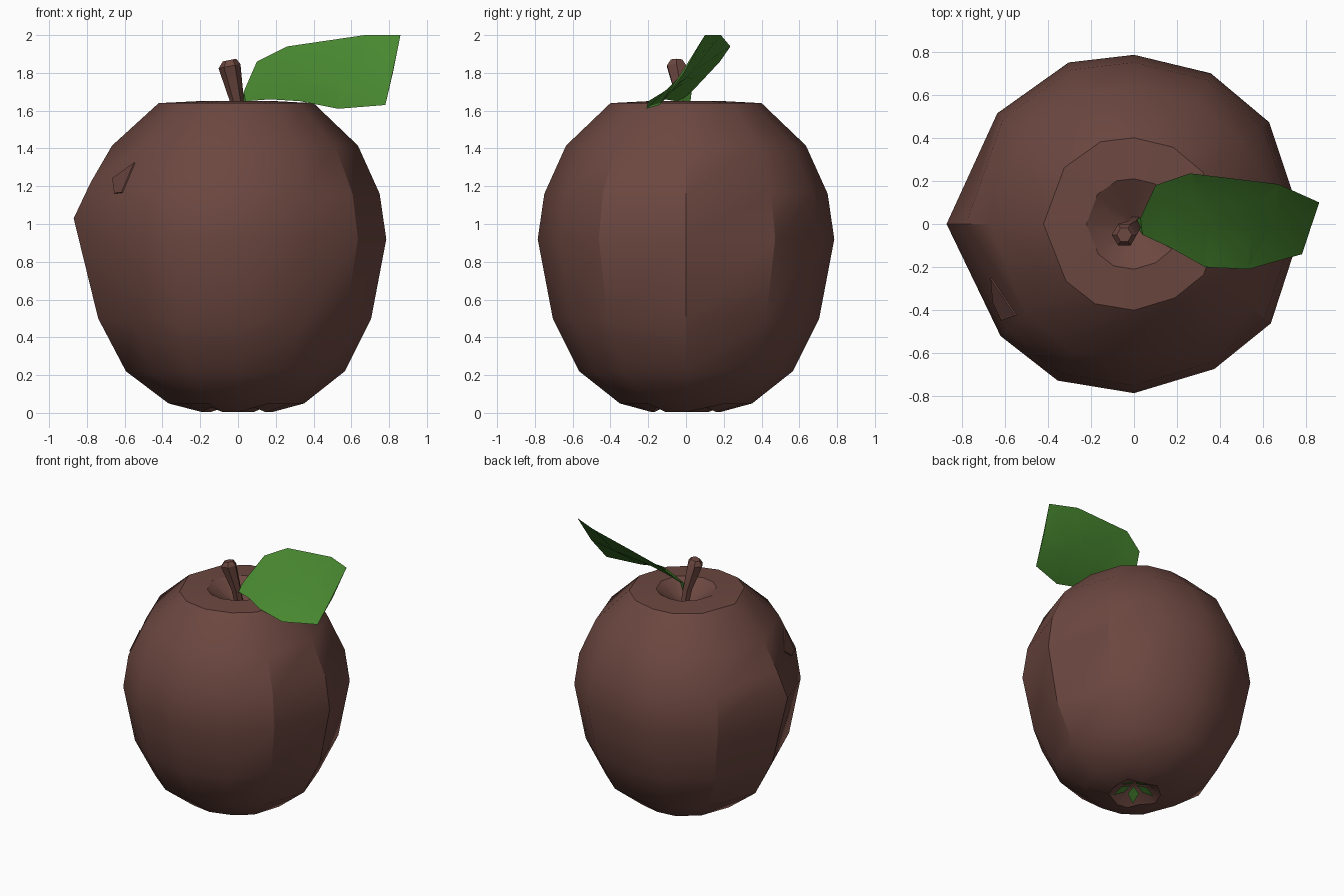
import bpy, bmesh, math
from mathutils import Vector

if "Cube" in bpy.data.objects:
    bpy.data.objects.remove(bpy.data.objects["Cube"])


def material(name, rgb):
    m = bpy.data.materials.new(name)
    m.diffuse_color = (*rgb, 1)
    m.use_nodes = True
    m.node_tree.nodes["Principled BSDF"].inputs["Base Color"].default_value = m.diffuse_color
    return m


BROWN = material("reddish brown", (0.150, 0.063, 0.051))
GREEN = material("leaf green", (0.066, 0.250, 0.030))


def make(name, verts, faces, mat, angle=30):
    me = bpy.data.meshes.new(name)
    me.from_pydata([tuple(v) for v in verts], [], faces)
    bm = bmesh.new()
    bm.from_mesh(me)
    bmesh.ops.recalc_face_normals(bm, faces=bm.faces)
    bm.to_mesh(me)
    bm.free()
    me.materials.append(mat)
    ob = bpy.data.objects.new(name, me)
    bpy.context.collection.objects.link(ob)
    bpy.ops.object.select_all(action='DESELECT')
    ob.select_set(True)
    bpy.context.view_layer.objects.active = ob
    bpy.ops.object.shade_smooth_by_angle(angle=math.radians(angle))
    return ob


def loft(rings, closed_caps=True):
    """Join equal-sized rings of points into a skin with capped ends."""
    n = len(rings[0])
    verts = [p for r in rings for p in r]
    faces = [(i * n + j, i * n + (j + 1) % n, (i + 1) * n + (j + 1) % n, (i + 1) * n + j)
             for i in range(len(rings) - 1) for j in range(n)]
    if closed_caps:
        faces += [tuple(range(n)), tuple(range(len(verts) - n, len(verts)))]
    return verts, faces


# Fruit body: twelve uneven sides, bulging to the left, dimpled at both ends
columns = [(0, 1), (37, 1), (63, 1), (90, 1), (112, 1.03), (141, 1.04), (180, 1.05),
           (220, 1.03), (244, 1.03), (270, 1), (299, .98), (324, 1)]
profile = [(.03, .11), (.08, .09), (.18, .01), (.35, .05), (.565, .22), (.705, .5),
           (.785, .92), (.75, 1.16), (.635, 1.415), (.40, 1.64), (.21, 1.65),
           (.09, 1.57), (.03, 1.53)]
rings = []
for k, (r, z) in enumerate(profile):
    ring = []
    for j, (a, f) in enumerate(columns):
        rr, zz = r * f, z
        if k == 2:                      # lobes round the base
            zz = .03 if j % 3 == 1 else .004
        if a == 180 and k == 6:         # pointed bulge
            rr, zz = .87, 1.03
        if a == 180 and k == 7:
            rr, zz = .78, 1.22
        t = math.radians(a)
        ring.append((rr * math.cos(t), rr * math.sin(t), zz))
    rings.append(ring)
body = make("fruit_body", *loft(rings), BROWN)

# Stem: leaning six-sided stalk, flaring at the tip
stem_rings = []
for x, y, z, r in [(.01, .01, 1.5, .032), (-.005, -.015, 1.65, .036),
                   (-.045, -.05, 1.835, .058), (-.045, -.05, 1.868, .035)]:
    stem_rings.append([(x + r * math.cos(i * math.pi / 3), y + r * math.sin(i * math.pi / 3),
                        z - (.2 * r * -math.cos(i * math.pi / 3))) for i in range(6)])
make("stem", *loft(stem_rings), BROWN)

# Leaf: far edge and near edge with a sagging midrib between
far = [(.01, .02, 1.62), (.03, .03, 1.70), (.10, .18, 1.86), (.26, .235, 1.94),
       (.67, .185, 2.0), (.86, .10, 2.0)]
near = [(.01, -.01, 1.60), (.04, -.05, 1.65), (.17, -.11, 1.66), (.33, -.20, 1.65),
        (.53, -.21, 1.61), (.78, -.14, 1.63)]
sag = [0, 0, .015, .025, .025, .01]
leaf_rings = []
for p, q, s in zip(far, near, sag):
    p, q = Vector(p), Vector(q)
    mid = (p + q) / 2 + Vector((0, .6 * s, -s))
    up = Vector((0, -.004, .004))
    leaf_rings.append([p, mid + up, q, mid - up])
make("leaf", *loft(leaf_rings), GREEN, 40)

# Calyx: small green sepals in the bottom dimple
verts, faces = [], []
for i in range(5):
    t = i * math.tau / 5 + .3
    for r, da, z in [(.02, 0, .085), (.09, -.45, .06), (.15, 0, .022), (.09, .45, .06)]:
        verts.append((r * math.cos(t + da), r * math.sin(t + da), z))
    faces.append(tuple(range(i * 4, i * 4 + 4)))
make("calyx", verts, faces, GREEN)

# Skin nick: thin plate on the upper left of the front
nick = [(-.56, -.43, 1.33), (-.68, -.26, 1.25), (-.67, -.37, 1.17), (-.62, -.45, 1.17)]
low, high = [], []
for p in nick:
    _, loc, nor, _ = body.data and body.closest_point_on_mesh(Vector(p))
    low.append(loc - nor * .002)
    high.append(loc + nor * .007)
make("skin_nick", *loft([low, high]), BROWN)
